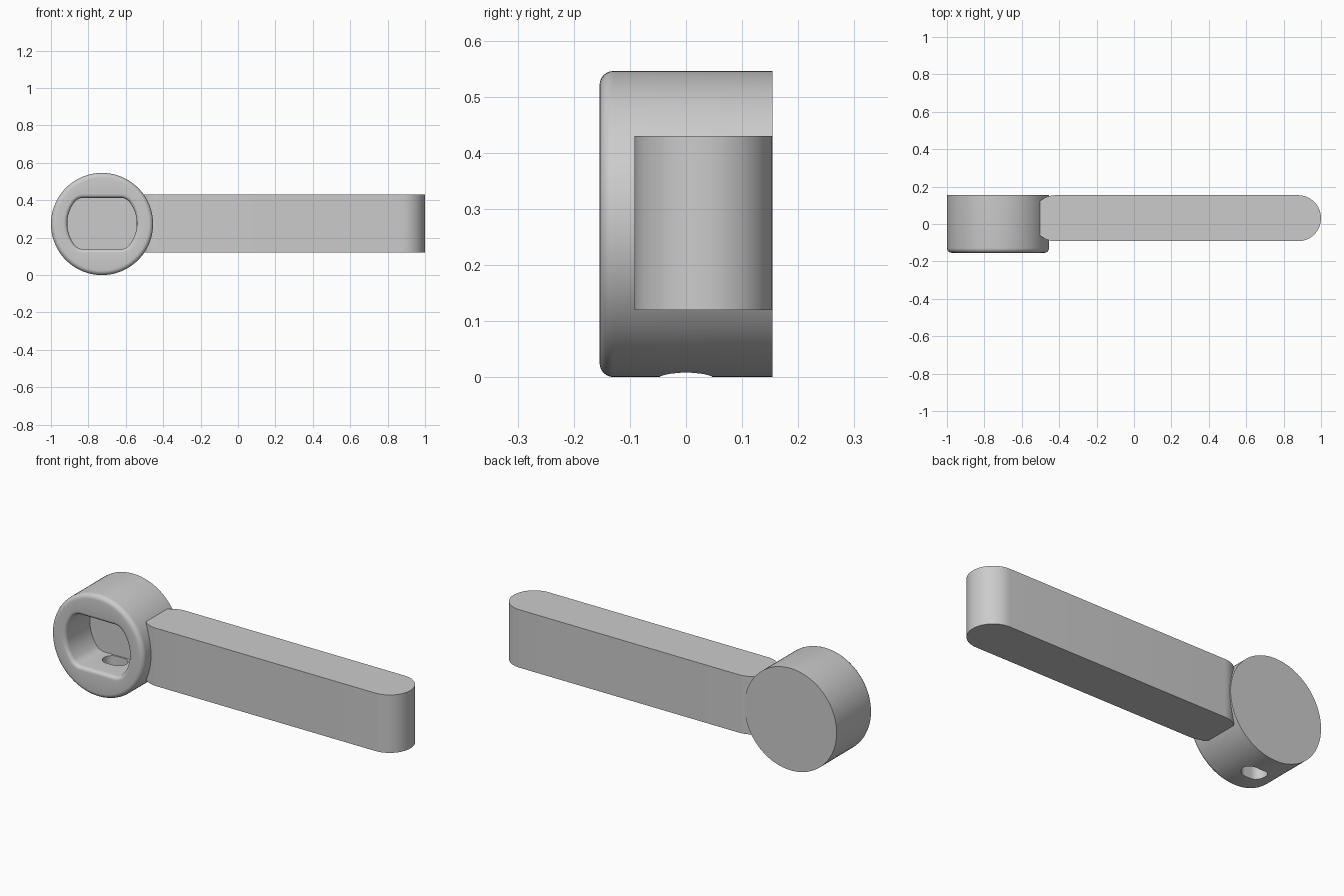
import bpy, bmesh, math

if "Cube" in bpy.data.objects:
    bpy.data.objects.remove(bpy.data.objects["Cube"])

CX, CZ, R = -0.727, 0.273, 0.273      # head axis and radius
FRONT, BACK = -0.154, 0.154
N = 96
ANGLES = [2 * math.pi * (i + 0.5) / N for i in range(N)]


def finish(bm, name):
    bmesh.ops.recalc_face_normals(bm, faces=bm.faces)
    mesh = bpy.data.meshes.new(name)
    bm.to_mesh(mesh)
    bm.free()
    ob = bpy.data.objects.new(name, mesh)
    bpy.context.collection.objects.link(ob)
    return ob


def skin(name, rings):
    """Closed solid through a chain of equal-length rings, capped at both ends."""
    bm = bmesh.new()
    loops = [[bm.verts.new(p) for p in ring] for ring in rings]
    for a, b in zip(loops, loops[1:]):
        for i in range(len(a)):
            j = (i + 1) % len(a)
            bm.faces.new((a[i], a[j], b[j], b[i]))
    bm.faces.new(loops[0])
    bm.faces.new(loops[-1])
    return finish(bm, name)


def smooth(ob):
    bpy.ops.object.select_all(action='DESELECT')
    ob.select_set(True)
    bpy.context.view_layer.objects.active = ob
    bpy.ops.object.shade_smooth_by_angle(angle=math.radians(30))


def slot(x0, x1, y, r, z, n=32):
    """Flat outline with half-round ends at x0 and x1."""
    pts = []
    for cx, start in ((x1, -90), (x0, 90)):
        for i in range(n + 1):
            t = math.radians(start + 180 * i / n)
            pts.append((cx + r * math.cos(t), y + r * math.sin(t), z))
    return pts


def circle(r, y):
    return [(CX + r * math.cos(t), y, CZ + r * math.sin(t)) for t in ANGLES]


def pocket(grow, y, w=0.186, h=0.137, r=0.06):
    """Circle flattened above and below, with rounded corners."""
    kz = h - r
    kx = math.sqrt((w - r) ** 2 - kz ** 2)
    limit = kz / (w - r)
    pts = []
    for t in ANGLES:
        c, s = math.cos(t), math.sin(t)
        if abs(s) < limit:
            x, z = (w + grow) * c, (w + grow) * s
        else:
            x = math.copysign(kx, c) + (r + grow) * c
            z = math.copysign(kz, s) + (r + grow) * s
        pts.append((CX + x, y, CZ + z + 0.003))
    return pts


# Round head: back, side, rounded rim, front ring, rounded lip, pocket floor
STEPS = [math.pi / 2 * i / 6 for i in range(7)]
RIM, LIP = 0.025, 0.02
rings = [circle(R, BACK)]
rings += [circle(R - RIM + RIM * math.cos(a), FRONT + RIM - RIM * math.sin(a)) for a in STEPS]
rings += [pocket(LIP - LIP * math.sin(a), FRONT + LIP - LIP * math.cos(a)) for a in STEPS]
rings.append(pocket(0, 0.052))
head = skin("round_head", rings)

# Oval drain hole through the bottom of the head
cutter = skin("drain_cutter", [slot(CX - 0.02, CX + 0.02, 0, 0.046, z) for z in (-0.1, 0.22)])
cutter.hide_render = True
cutter.hide_viewport = True
cut = head.modifiers.new("drain_hole", 'BOOLEAN')
cut.operation = 'DIFFERENCE'
cut.solver = 'EXACT'
cut.object = cutter
bpy.context.view_layer.objects.active = head
bpy.ops.object.modifier_apply(modifier=cut.name)
bpy.data.objects.remove(cutter)
smooth(head)

# Long arm with half-round ends
arm = skin("arm", [slot(-0.42, 0.877, 0.031, 0.123, z) for z in (0.12, 0.43)])
smooth(arm)
